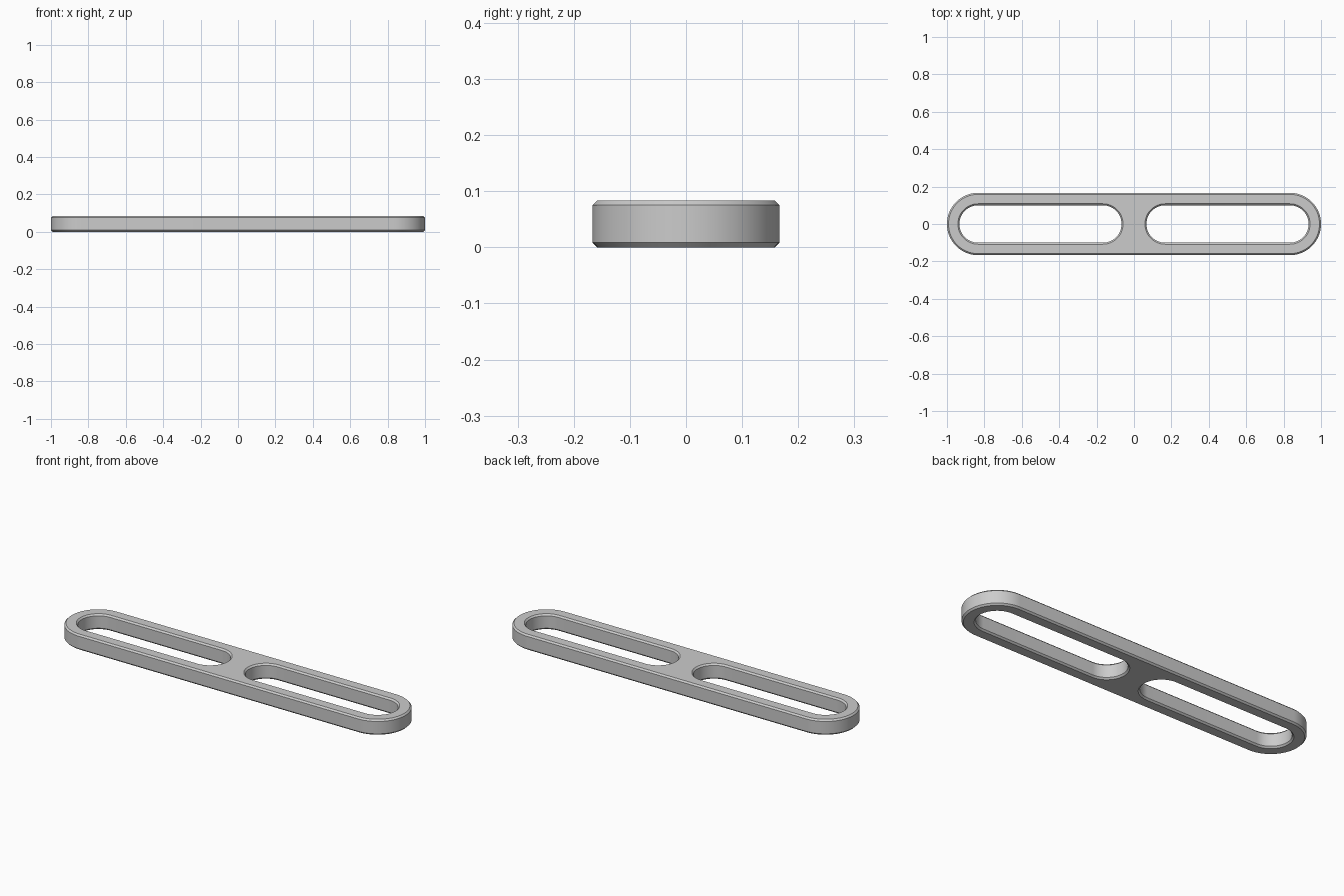
import bpy, bmesh, math

if "Cube" in bpy.data.objects:
    bpy.data.objects.remove(bpy.data.objects["Cube"])

HEIGHT = 0.0833
CHAMFER = 0.0083
OUTER_R = 0.1667
SLOT_R = 0.1
END_X = 1 - OUTER_R      # centre of the rounded ends
INNER_X = 0.1667         # centre of the slot ends next to the bridge
SEGMENTS = 40            # per half circle


def stadium(x0, x1, r):
    """Outline of a rounded slot running from x0 to x1 (arc centres)."""
    pts = []
    for cx, start in ((x1, -math.pi / 2), (x0, math.pi / 2)):
        for i in range(SEGMENTS + 1):
            a = start + math.pi * i / SEGMENTS
            pts.append((cx + r * math.cos(a), r * math.sin(a)))
    return pts


def add_wall(bm, x0, x1, r, edge_r):
    """Vertical wall with chamfered rims; returns bottom and top rim edges."""
    levels = ((0, edge_r), (CHAMFER, r), (HEIGHT - CHAMFER, r), (HEIGHT, edge_r))
    rings = [[bm.verts.new((x, y, z)) for x, y in stadium(x0, x1, rad)]
             for z, rad in levels]
    n = len(rings[0])
    for low, high in zip(rings, rings[1:]):
        for i in range(n):
            j = (i + 1) % n
            bm.faces.new((low[i], low[j], high[j], high[i]))
    return [[bm.edges.get((ring[i], ring[(i + 1) % n])) for i in range(n)]
            for ring in (rings[0], rings[-1])]


bm = bmesh.new()
# Outer rim and the two long slots
walls = [add_wall(bm, -END_X, END_X, OUTER_R, OUTER_R - CHAMFER),
         add_wall(bm, INNER_X, END_X, SLOT_R, SLOT_R + CHAMFER),
         add_wall(bm, -END_X, -INNER_X, SLOT_R, SLOT_R + CHAMFER)]
# Flat bottom and top faces around the slots
for side, nz in ((0, -1), (1, 1)):
    edges = [e for wall in walls for e in wall[side]]
    bmesh.ops.triangle_fill(bm, edges=edges, use_beauty=True, normal=(0, 0, nz))
bmesh.ops.recalc_face_normals(bm, faces=bm.faces)

mesh = bpy.data.meshes.new("slotted_bar")
bm.to_mesh(mesh)
bm.free()
bar = bpy.data.objects.new("slotted_bar", mesh)
bpy.context.collection.objects.link(bar)

grey = bpy.data.materials.new("light_grey")
grey.diffuse_color = (0.6, 0.6, 0.6, 1)
grey.use_nodes = True
grey.node_tree.nodes["Principled BSDF"].inputs["Base Color"].default_value = grey.diffuse_color
mesh.materials.append(grey)

bpy.context.view_layer.objects.active = bar
bar.select_set(True)
bpy.ops.object.shade_smooth_by_angle(angle=math.radians(30))
